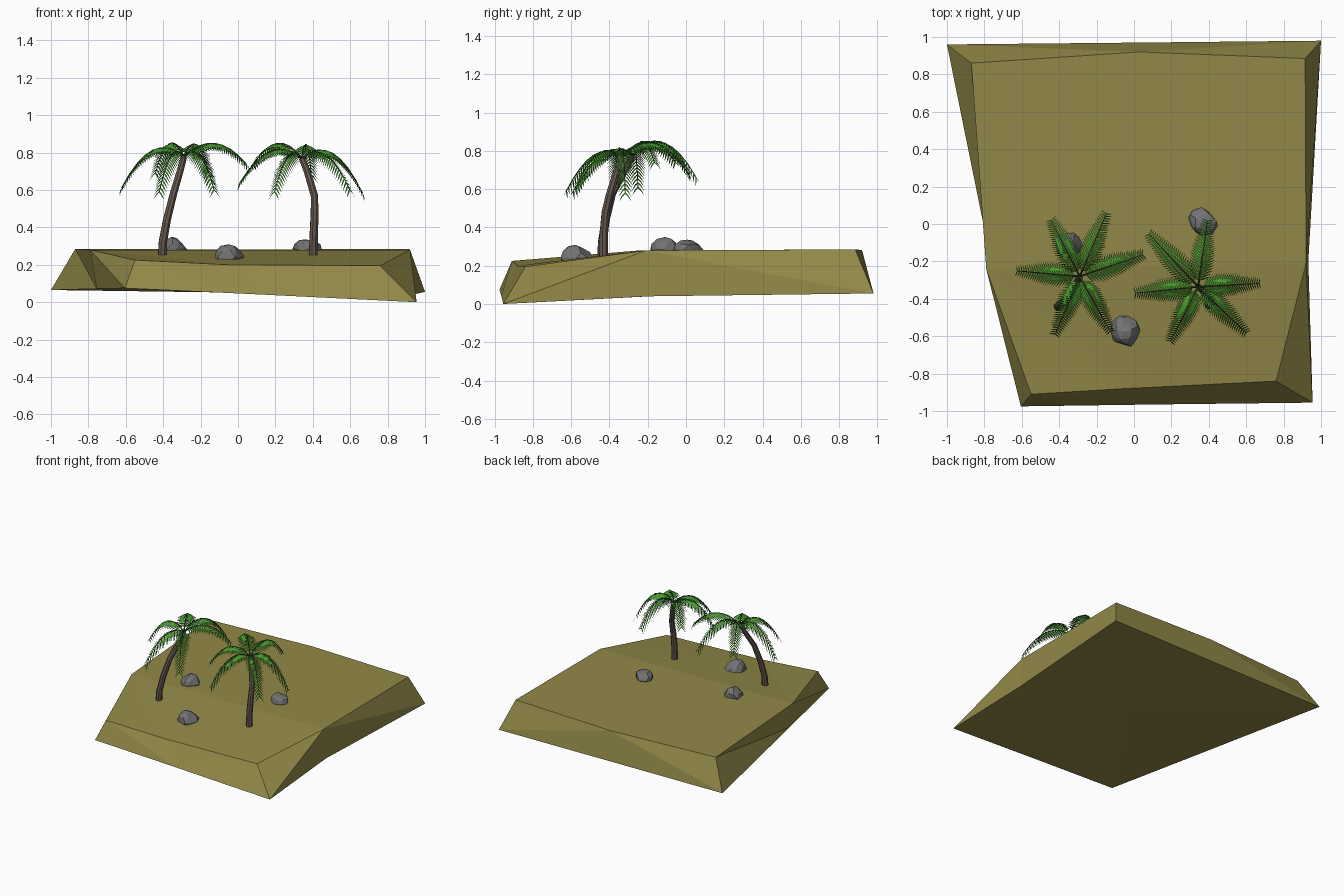
import bpy, bmesh, math, random
from mathutils import Vector

if "Cube" in bpy.data.objects:
    bpy.data.objects.remove(bpy.data.objects["Cube"])

random.seed(4)


def material(name, rgb):
    m = bpy.data.materials.new(name)
    m.diffuse_color = (*rgb, 1)
    m.use_nodes = True
    m.node_tree.nodes["Principled BSDF"].inputs["Base Color"].default_value = m.diffuse_color
    return m


SAND = material("olive sand", (0.29, 0.25, 0.065))
BARK = material("bark brown", (0.13, 0.095, 0.075))
STONE = material("stone grey", (0.17, 0.17, 0.175))
LEAF = material("leaf green", (0.06, 0.33, 0.025))
STEM = material("dark leaf stem", (0.025, 0.07, 0.018))


def finish(bm, name, *mats):
    me = bpy.data.meshes.new(name)
    bm.to_mesh(me)
    bm.free()
    ob = bpy.data.objects.new(name, me)
    for m in mats:
        me.materials.append(m)
    bpy.context.collection.objects.link(ob)
    return ob


def tube(bm, pts, radii, sides, mat=0):
    """Tapered flat-sided tube along a path, capped at both ends."""
    rings = []
    for i, p in enumerate(pts):
        t = (pts[min(i + 1, len(pts) - 1)] - pts[max(i - 1, 0)]).normalized()
        u = t.cross(Vector((0.31, 0.95, 0.1))).normalized()
        v = t.cross(u)
        rings.append([bm.verts.new(p + radii[i] * (u * math.cos(a) + v * math.sin(a)))
                      for a in (math.tau * k / sides for k in range(sides))])
    faces = [bm.faces.new(rings[0][::-1]), bm.faces.new(rings[-1])]
    for a, b in zip(rings, rings[1:]):
        for k in range(sides):
            n = (k + 1) % sides
            faces.append(bm.faces.new((a[k], a[n], b[n], b[k])))
    for f in faces:
        f.material_index = mat


# Ground slab: upper and lower rims, counter-clockwise from the front left
upper = [(-0.55, -0.91, 0.225), (-0.05, -0.88, 0.2), (0.76, -0.84, 0.195), (0.92, -0.21, 0.28),
         (0.915, 0.885, 0.285), (0.03, 0.92, 0.282), (-0.87, 0.86, 0.285), (-0.79, -0.24, 0.28)]
lower = [(-0.605, -0.975, 0.075), (0.1, -0.965, 0.042), (0.955, -0.955, 0), (0.932, -0.2, 0.04),
         (1.0, 0.98, 0.055), (0.03, 0.97, 0.06), (-1.0, 0.96, 0.065), (-0.755, -0.25, 0.072)]
bm = bmesh.new()
up = [bm.verts.new(p) for p in upper]
lo = [bm.verts.new(p) for p in lower]
for i in range(8):
    j = (i + 1) % 8
    if i in (1, 2, 4):
        bm.faces.new((lo[i], lo[j], up[j]))
        bm.faces.new((lo[i], up[j], up[i]))
    else:
        bm.faces.new((lo[i], lo[j], up[i]))
        bm.faces.new((lo[j], up[j], up[i]))
for ids in ((0, 1, 7), (1, 3, 7), (1, 2, 3), (3, 4, 5), (3, 5, 7), (5, 6, 7)):
    bm.faces.new([up[k] for k in ids])
mid = bm.verts.new((0.07, 0, 0.05))
for i in range(8):
    bm.faces.new((lo[(i + 1) % 8], lo[i], mid))
bmesh.ops.recalc_face_normals(bm, faces=bm.faces)
finish(bm, "ground_slab", SAND)


# Rocks: lumpy low-poly stones sunk into the ground
def rock(name, centre, size, turn):
    bm = bmesh.new()
    bmesh.ops.create_icosphere(bm, subdivisions=2, radius=1)
    cuts = [Vector((random.uniform(-1, 1), random.uniform(-1, 1), random.uniform(-0.2, 1))).normalized()
            for _ in range(9)]
    for n in cuts:  # chip flat facets off the stone
        d = random.uniform(0.72, 0.88)
        for v in bm.verts:
            over = v.co.dot(n) - d
            if over > 0:
                v.co -= n * over
    c, s = math.cos(turn), math.sin(turn)
    for v in bm.verts:
        x, y, z = v.co
        v.co = Vector(centre) + Vector(((x * c - y * s) * size[0], (x * s + y * c) * size[1], z * size[2]))
    finish(bm, name, STONE)


rock("front_rock", (-0.05, -0.575, 0.245), (0.085, 0.09, 0.066), 0.4)
rock("right_rock", (0.365, 0.01, 0.285), (0.085, 0.08, 0.055), 1.3)
rock("left_rock", (-0.35, -0.11, 0.285), (0.085, 0.08, 0.065), 2.2)


# Palm frond: arched stem with a row of drooping leaflets on both sides
def frond(bm, crown, angle, length, end_z):
    out = Vector((math.cos(angle), math.sin(angle), 0))
    side = Vector((-out.y, out.x, 0))
    hump = 0.15 + 0.04 * math.sin(angle)
    p1 = crown + out * length * 0.5 + Vector((0, 0, hump))
    p2 = crown + out * length
    p2.z = end_z

    def at(t):
        return crown * (1 - t) ** 2 + p1 * 2 * t * (1 - t) + p2 * t * t

    tube(bm, [at(k / 8) for k in range(9)], [0.006 - 0.0005 * k for k in range(9)], 4, 1)
    pairs = 25
    for k in range(pairs):
        t = 0.1 + 0.9 * k / (pairs - 1)
        p = at(t)
        tan = (at(t + 0.01) - at(t - 0.01)).normalized()
        size = 0.085 * min(1, 0.5 + 2.2 * t) * (1 - 0.45 * max(0, t - 0.5) / 0.5)
        for s in (-1, 1):
            d = (side * s * 0.85 + tan * 0.5 + Vector((0, 0, -0.38))).normalized()
            w = tan * 0.0065
            q = p + d * size * 0.4
            tip = p + d * size + Vector((0, 0, -0.012))
            vs = [bm.verts.new(c) for c in (p - w * 0.7, q - w, tip, q + w, p + w * 0.7)]
            bm.faces.new(vs if s < 0 else vs[::-1])


def palm(name, path, fronds):
    pts = [Vector(p) for p in path]
    bm = bmesh.new()
    n = len(pts) - 1
    tube(bm, pts, [0.025 - 0.007 * k / n for k in range(n + 1)], 8)
    bmesh.ops.recalc_face_normals(bm, faces=bm.faces)
    finish(bm, name + "_trunk", BARK)
    bm = bmesh.new()
    for deg, length, end_z in fronds:
        frond(bm, pts[-1], math.radians(deg), length * 0.93, end_z)
    finish(bm, name + "_fronds", LEAF, STEM)


palm("left_palm",
     [(-0.405, -0.44, 0.23), (-0.402, -0.438, 0.32), (-0.38, -0.42, 0.44), (-0.345, -0.385, 0.58),
      (-0.31, -0.32, 0.7), (-0.29, -0.28, 0.775)],
     [(117, 0.36, 0.69), (67, 0.39, 0.66), (19, 0.38, 0.74), (-61, 0.36, 0.60), (-113, 0.36, 0.59),
      (175, 0.36, 0.61)])
palm("right_palm",
     [(0.402, -0.43, 0.22), (0.405, -0.43, 0.36), (0.41, -0.42, 0.48), (0.408, -0.4, 0.57),
      (0.37, -0.36, 0.7), (0.343, -0.335, 0.765)],
     [(133, 0.41, 0.74), (82, 0.38, 0.68), (3, 0.35, 0.58), (-44, 0.38, 0.60), (-117, 0.35, 0.59),
      (186, 0.36, 0.64)])
